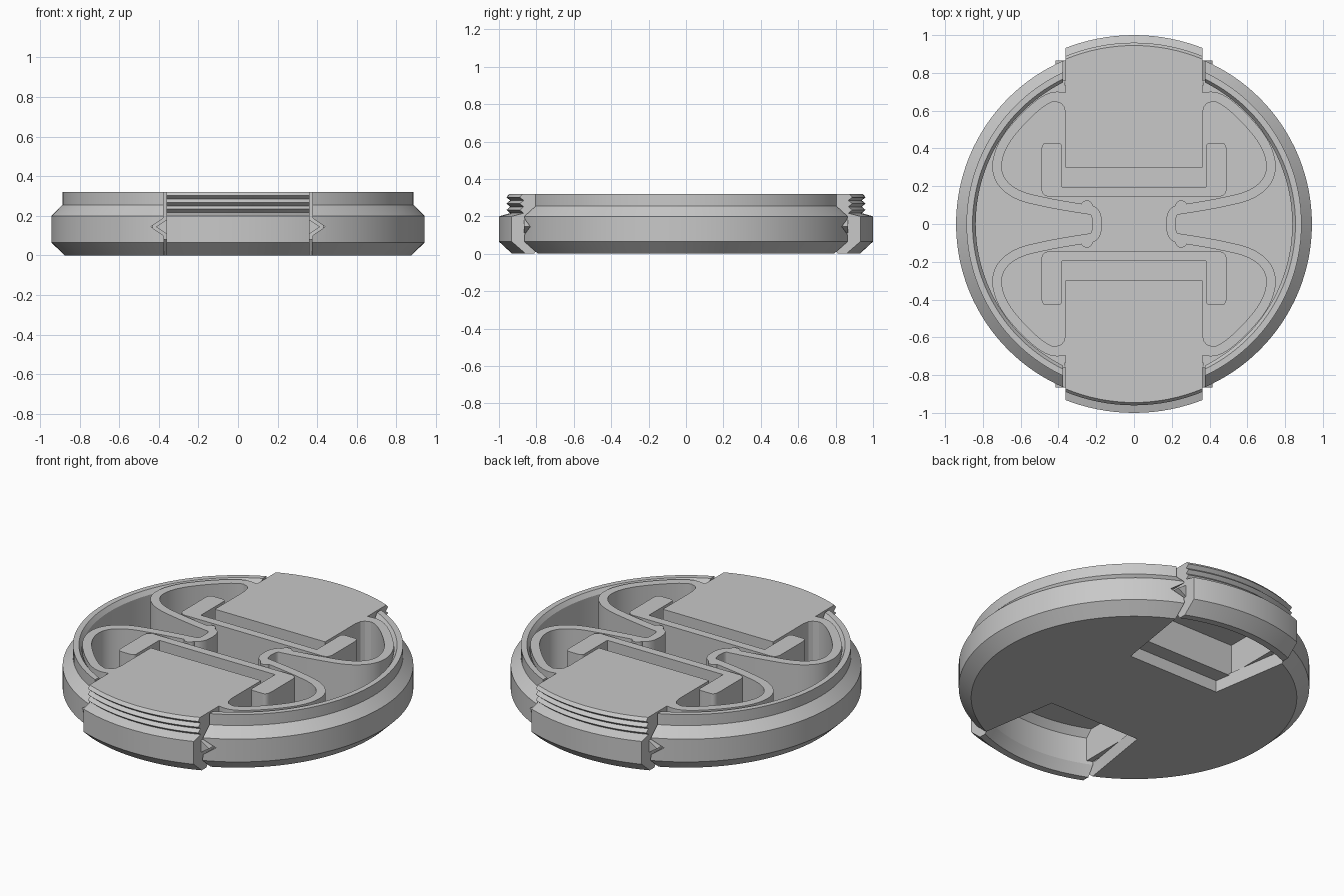
import bpy, bmesh, math
from mathutils import Vector

if "Cube" in bpy.data.objects:
    bpy.data.objects.remove(bpy.data.objects["Cube"])

grey = bpy.data.materials.new("grey plastic")
grey.use_nodes = True
COLOUR = (0.58, 0.58, 0.58, 1)
grey.diffuse_color = COLOUR
grey.node_tree.nodes["Principled BSDF"].inputs["Base Color"].default_value = COLOUR


def finish(bm, name):
    bmesh.ops.remove_doubles(bm, verts=bm.verts, dist=1e-5)
    bmesh.ops.recalc_face_normals(bm, faces=bm.faces)
    mesh = bpy.data.meshes.new(name)
    bm.to_mesh(mesh)
    bm.free()
    mesh.materials.append(grey)
    ob = bpy.data.objects.new(name, mesh)
    bpy.context.collection.objects.link(ob)
    return ob


def lathe(name, profile, steps=128):
    """Turn an (r, z) profile that starts and ends on the axis."""
    bm = bmesh.new()
    vs = [bm.verts.new((r, 0, z)) for r, z in profile]
    es = [bm.edges.new(p) for p in zip(vs, vs[1:])]
    bmesh.ops.spin(bm, geom=vs + es, cent=(0, 0, 0), axis=(0, 0, 1),
                   angle=math.tau, steps=steps)
    bmesh.ops.remove_doubles(bm, verts=bm.verts, dist=1e-5)
    bmesh.ops.dissolve_degenerate(bm, edges=bm.edges, dist=1e-5)
    return finish(bm, name)


def prism(name, points, axis, low, high):
    """Extrude a 2D outline along x, y or z."""
    place = {"x": lambda a, b: (low, a, b), "y": lambda a, b: (a, low, b),
             "z": lambda a, b: (a, b, low)}[axis]
    bm = bmesh.new()
    face = bm.faces.new([bm.verts.new(place(a, b)) for a, b in points])
    new = bmesh.ops.extrude_face_region(bm, geom=[face])["geom"]
    shift = Vector([(high - low) * (axis == k) for k in "xyz"])
    bmesh.ops.translate(bm, vec=shift, verts=[v for v in new if isinstance(v, bmesh.types.BMVert)])
    return finish(bm, name)


def rect(x0, x1, y0, y1):
    return [(x0, y0), (x1, y0), (x1, y1), (x0, y1)]


def smooth_path(points, rounds, closed=False):
    """Round a polyline by corner cutting."""
    for _ in range(rounds):
        pairs = list(zip(points, points[1:] + points[:1] if closed else points[1:]))
        cut = [p.lerp(q, t) for p, q in pairs for t in (0.25, 0.75)]
        points = cut if closed else [points[0]] + cut + [points[-1]]
    return points


def boolean(ob, cutter, operation):
    mod = ob.modifiers.new("cut", "BOOLEAN")
    mod.operation, mod.object, mod.solver = operation, cutter, "EXACT"
    bpy.context.view_layer.objects.active = ob
    bpy.ops.object.modifier_apply(modifier=mod.name)
    bpy.data.objects.remove(cutter)


FLOOR, TOP = 0.08, 0.32

# Round body: shallow dish with a stepped rim
body = lathe("body", [(0, 0), (0.875, 0), (0.942, 0.065), (0.942, 0.2), (0.887, 0.255),
                      (0.887, TOP), (0.855, TOP), (0.838, 0.295), (0.838, FLOOR), (0, FLOOR)])

# V grooves in the rim ends, then the openings for the two sliding tabs
for s in (1, -1):
    for m in (1, -1):
        groove = [(0.35 * m, 0.083), (0.44 * m, 0.145), (0.35 * m, 0.207)]
        boolean(body, prism("groove", groove, "y", *sorted((0.72 * s, 1.2 * s))), "DIFFERENCE")
    gap = rect(-0.375, 0.375, *sorted((0.7 * s, 1.15 * s)))
    boolean(body, prism("gap", gap, "z", FLOOR + 0.002, 0.5), "DIFFERENCE")
    slot = [(-0.3, 0.33), (-0.373, 0.79), (-0.373, 1.1), (0.373, 1.1), (0.373, 0.79), (0.3, 0.33)]
    boolean(body, prism("slot", [(x, y * s) for x, y in slot], "z", -0.1, 0.2), "DIFFERENCE")

# Tab section: outer lip, threads and top plate
threads = [p for i in range(3) for p in ((0.94, 0.217 + 0.034 * i), (0.96, 0.234 + 0.034 * i))]
tab_profile = ([(0, 0.26), (0.82, 0.26), (0.855, 0.22), (0.855, 0.06), (0.89, 0), (0.93, 0),
                (1, 0.065), (1, 0.2)] + threads + [(0.945, TOP), (0, TOP)])

for s, side in ((1, "back"), (-1, "front")):
    def span(a, b):
        return sorted((a * s, b * s))

    tab = lathe(side + "_tab", tab_profile)
    boolean(tab, prism("clip", rect(-0.362, 0.362, *span(0.3, 1.2)), "z", -0.1, 0.5), "INTERSECT")

    # Finger grip wall under the inner end of the plate
    prism(side + "_grip", rect(-0.335, 0.335, *span(0.3, 0.42)), "z", FLOOR - 0.01, 0.27)

    # Spring bar between the brackets
    prism(side + "_bar", rect(-0.4, 0.4, *span(0.145, 0.195)), "z", FLOOR, TOP)

    for m, hand in ((1, "left"), (-1, "right")):
        tag = f"{side}_{hand}_"
        prism(tag + "tab_wall", rect(*sorted((0.33 * m, 0.361 * m)), *span(0.3, 0.87)),
              "z", FLOOR, 0.27)
        prism(tag + "tongue", [(0.34 * m, 0.095), (0.415 * m, 0.145), (0.34 * m, 0.195)],
              "y", *span(0.76, 0.865))
        # Bracket with rounded outer corners
        outline = [(0.38, 0.145), (0.4, 0.145), (0.49, 0.145), (0.49, 0.24), (0.49, 0.34),
                   (0.49, 0.43), (0.435, 0.43), (0.38, 0.43), (0.38, 0.38), (0.38, 0.2)]
        pts = smooth_path([Vector((x * m, y * s)) for x, y in outline], 3, True)
        prism(tag + "bracket", pts, "z", FLOOR, TOP)
        # Retaining knob beside the spring bend
        ring = [(0.25 * m + 0.032 * math.cos(a), 0.093 * s + 0.032 * math.sin(a))
                for a in (math.tau * i / 20 for i in range(20))]
        prism(tag + "knob", ring, "z", FLOOR, TOP)
        # Fillet where the spring meets the tab
        fillet = [(0.35, 0.58), (0.362, 0.58), (0.37, 0.62), (0.385, 0.638), (0.42, 0.65), (0.35, 0.66)]
        prism(tag + "fillet", [(x * m, y * s) for x, y in fillet], "z", FLOOR, TOP)

# Bent leaf springs joining the tabs on each side
half = [(0.35, 0.67), (0.45, 0.68), (0.59, 0.56), (0.71, 0.41), (0.735, 0.26),
        (0.64, 0.155), (0.45, 0.11), (0.27, 0.08), (0.195, 0.07)]
route = [Vector(p) for p in half] + [Vector((x, -y)) for x, y in reversed(half)]
route = smooth_path(route, 3)
for m, hand in ((1, "left"), (-1, "right")):
    inner, outer = [], []
    for i, p in enumerate(route):
        d = (route[min(i + 1, len(route) - 1)] - route[max(i - 1, 0)]).normalized()
        n = Vector((-d.y, d.x)) * 0.025
        inner.append(((p.x + n.x) * m, p.y + n.y))
        outer.append(((p.x - n.x) * m, p.y - n.y))
    prism(hand + "_spring", inner + outer[::-1], "z", FLOOR, TOP)

# Smooth the curved walls, keep the edges sharp
bpy.ops.object.select_all(action="DESELECT")
for ob in bpy.context.collection.objects:
    if ob.type == "MESH" and grey.name in ob.data.materials:
        ob.select_set(True)
        bpy.context.view_layer.objects.active = ob
bpy.ops.object.shade_smooth_by_angle(angle=math.radians(25))
